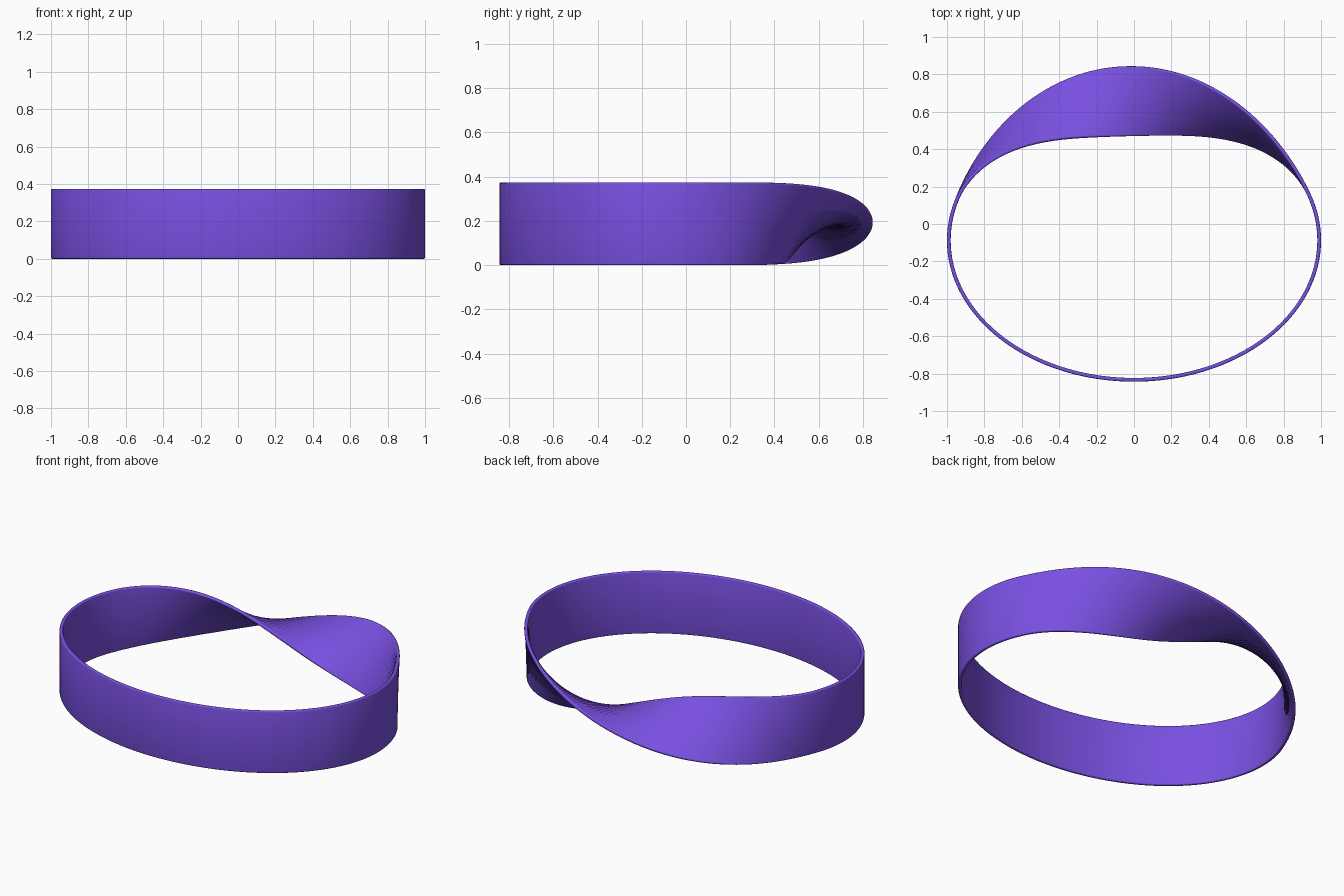
import bpy, bmesh, math
from mathutils import Vector

cube = bpy.data.objects.get("Cube")
if cube:
    bpy.data.objects.remove(cube, do_unlink=True)

# Violet finish
violet = bpy.data.materials.new("violet")
violet.use_nodes = True
color = (0.19, 0.08, 0.75, 1)
violet.diffuse_color = color
violet.node_tree.nodes["Principled BSDF"].inputs["Base Color"].default_value = color

# Elliptical path, band size and the part of the path that twists
RX, RY, CENTER_Y = 0.99, 0.745, -0.088
HALF_W, HALF_T, ROUND = 0.187, 0.01, 0.007
TWIST_MID, TWIST_SPAN = math.radians(92), math.radians(144)
STEPS = 240


def rounded_section():
    """Outline of the band: (across thickness, along width), corners rounded."""
    pts = []
    corners = [(1, 1, 0), (-1, 1, 90), (-1, -1, 180), (1, -1, 270)]
    for sx, sy, start in corners:
        for k in range(4):
            a = math.radians(start + 30 * k)
            pts.append((sx * (HALF_T - ROUND) + ROUND * math.cos(a),
                        sy * (HALF_W - ROUND) + ROUND * math.sin(a)))
    return pts


def twist(theta):
    """Eased half turn across the back of the loop."""
    t = (theta - TWIST_MID) / TWIST_SPAN + 0.5
    t = min(max(t, 0), 1)
    return math.pi * t * t * (3 - 2 * t)


# Sweep the section round the path
section = rounded_section()
n = len(section)
bm = bmesh.new()
rings = []
for i in range(STEPS):
    theta = 2 * math.pi * i / STEPS
    c, s = math.cos(theta), math.sin(theta)
    mid = Vector((RX * c, CENTER_Y + RY * s, HALF_W))
    out = Vector((c / RX, s / RY, 0)).normalized()
    up = Vector((0, 0, 1))
    phi = twist(theta)
    wide = up * math.cos(phi) + out * math.sin(phi)
    thin = out * math.cos(phi) - up * math.sin(phi)
    rings.append([bm.verts.new(mid + thin * u + wide * v) for u, v in section])

# The last ring meets the first one half a turn round
for i in range(STEPS):
    a, b = rings[i], rings[(i + 1) % STEPS]
    shift = n // 2 if i == STEPS - 1 else 0
    for k in range(n):
        j = (k + 1) % n
        bm.faces.new((a[k], b[(k + shift) % n], b[(j + shift) % n], a[j]))
bmesh.ops.recalc_face_normals(bm, faces=bm.faces)

mesh = bpy.data.meshes.new("twisted_band")
bm.to_mesh(mesh)
bm.free()
mesh.materials.append(violet)
band = bpy.data.objects.new("twisted_band", mesh)
bpy.context.collection.objects.link(band)

# Smooth shading
bpy.context.view_layer.objects.active = band
band.select_set(True)
bpy.ops.object.shade_smooth_by_angle(angle=math.radians(40))
